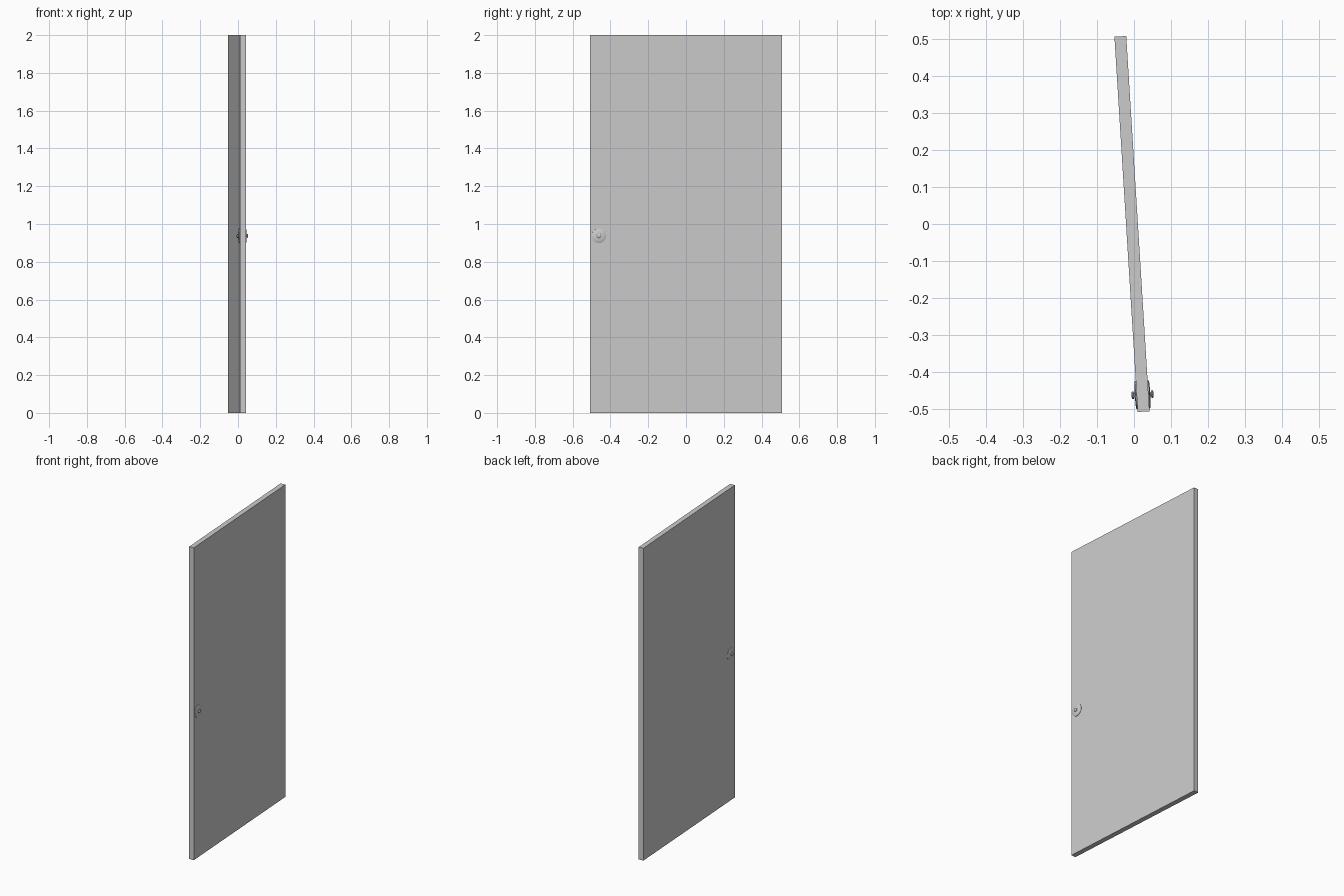
import bpy
from math import radians, cos, sin, pi
from mathutils import Matrix, Vector

if "Cube" in bpy.data.objects:
    bpy.data.objects.remove(bpy.data.objects["Cube"])

LENGTH, THICK, HEIGHT = 1.018, 0.032, 2.0
SWING = radians(3.55)
KNOB_Y, KNOB_Z = -0.463, 0.937
place = Matrix.Translation((-0.0055, 0, 0)) @ Matrix.Rotation(SWING, 4, "Z")


def material(name, grey):
    mat = bpy.data.materials.new(name)
    mat.use_nodes = True
    colour = (grey, grey, grey, 1)
    mat.diffuse_color = colour
    mat.node_tree.nodes["Principled BSDF"].inputs["Base Color"].default_value = colour
    return mat


paint = material("light grey", 0.6)


def add_part(name, verts, faces):
    mesh = bpy.data.meshes.new(name)
    mesh.from_pydata([place @ Vector(v) for v in verts], [], faces)
    mesh.materials.append(paint)
    obj = bpy.data.objects.new(name, mesh)
    bpy.context.collection.objects.link(obj)
    return obj


def lathe(name, profile, side, sides=24):
    """Turn (radius, height) points around the knob axis, outward from one face."""
    verts, faces = [], []
    for radius, out in profile:
        for i in range(sides):
            a = 2 * pi * i / sides
            verts.append((side * (THICK / 2 + out), KNOB_Y + side * radius * cos(a), KNOB_Z + radius * sin(a)))
    for r in range(len(profile) - 1):
        for i in range(sides):
            j = (i + 1) % sides
            faces.append((r * sides + i, r * sides + j, (r + 1) * sides + j, (r + 1) * sides + i))
    last = (len(profile) - 1) * sides
    faces.append(tuple(range(last, last + sides)))
    obj = add_part(name, verts, faces)
    bpy.ops.object.select_all(action="DESELECT")
    obj.select_set(True)
    bpy.context.view_layer.objects.active = obj
    bpy.ops.object.shade_smooth_by_angle(angle=radians(35))


# Door slab
bpy.ops.mesh.primitive_cube_add(size=1)
slab = bpy.context.object
slab.name = "door_slab"
slab.data.transform(place @ Matrix.Translation((0, 0, HEIGHT / 2)) @ Matrix.Diagonal((THICK, LENGTH, HEIGHT, 1)))
slab.data.materials.append(paint)

# Round backplate and small knob on both faces
rose = [(0.038, -0.002), (0.038, 0.002), (0.035, 0.004), (0.012, 0.005)]
knob = [(0.006, 0.003), (0.006, 0.007), (0.010, 0.008), (0.011, 0.011), (0.009, 0.013), (0.004, 0.014)]
for side, label in ((1, "left"), (-1, "right")):
    lathe(label + "_backplate", rose, side)
    lathe(label + "_knob", knob, side)
